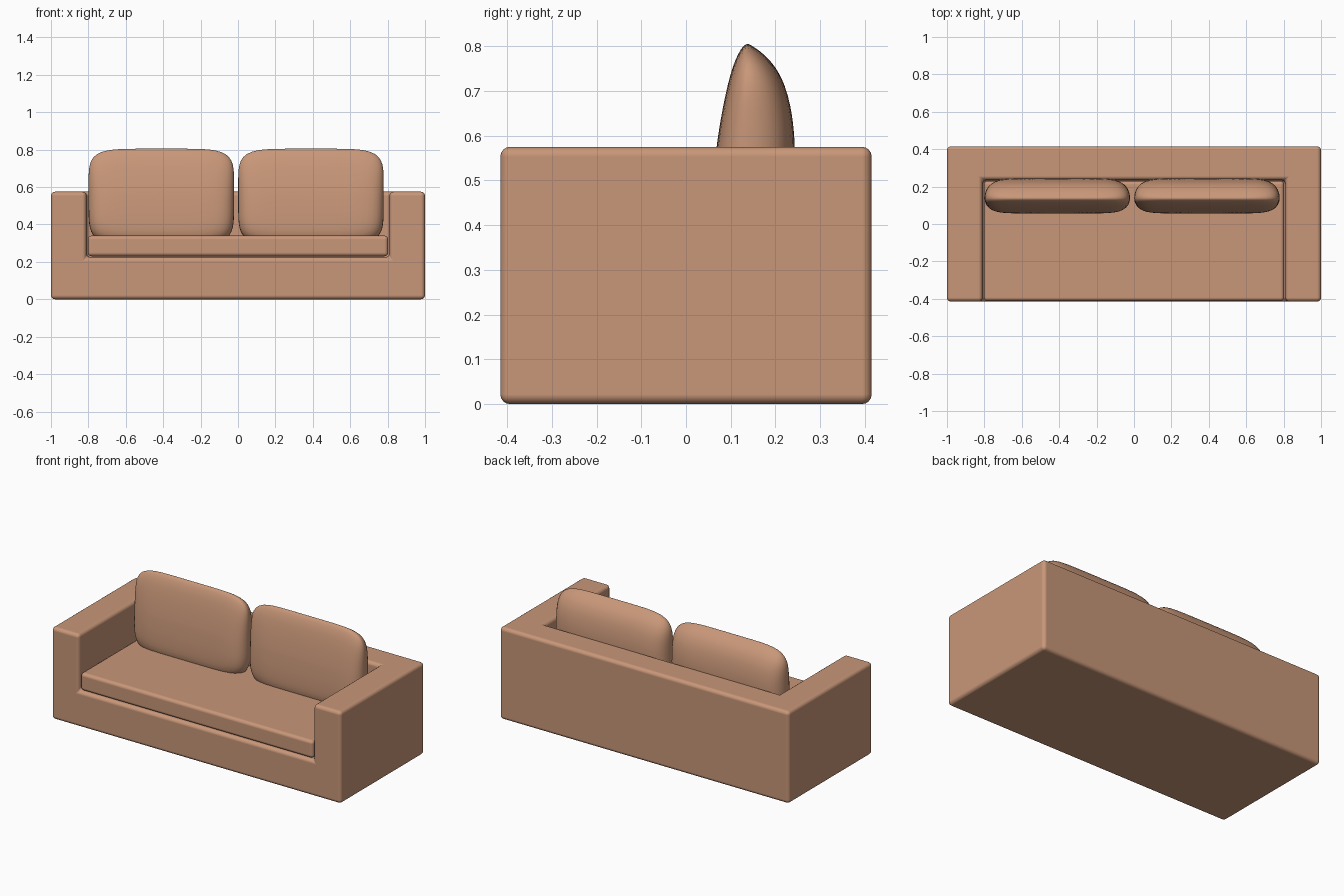
import bpy, bmesh, math

if "Cube" in bpy.data.objects:
    bpy.data.objects.remove(bpy.data.objects["Cube"])

fabric = bpy.data.materials.new("fabric")
fabric.diffuse_color = (0.58, 0.31, 0.19, 1)
fabric.use_nodes = True
fabric.node_tree.nodes["Principled BSDF"].inputs["Base Color"].default_value = fabric.diffuse_color


def finish(name, bm, bevel=0):
    bmesh.ops.recalc_face_normals(bm, faces=bm.faces)
    me = bpy.data.meshes.new(name)
    bm.to_mesh(me)
    bm.free()
    me.materials.append(fabric)
    me.shade_smooth()
    ob = bpy.data.objects.new(name, me)
    bpy.context.collection.objects.link(ob)
    if bevel:
        mod = ob.modifiers.new("soft_edges", 'BEVEL')
        mod.width = bevel
        mod.segments = 4
        mod.limit_method = 'ANGLE'
        mod.harden_normals = True
    return ob


def cells(name, xs, ys, zs, filled, bevel):
    """Closed block mesh made of the filled cells of a grid, flat areas merged."""
    bm = bmesh.new()
    sides = {}
    for i in range(len(xs) - 1):
        for j in range(len(ys) - 1):
            for k in range(len(zs) - 1):
                if not filled(i, j, k):
                    continue
                for a in range(3):
                    for s in (0, 1):
                        quad = []
                        for p, q in ((0, 0), (1, 0), (1, 1), (0, 1)):
                            o = [p, q]
                            o.insert(a, s)
                            quad.append((i + o[0], j + o[1], k + o[2]))
                        key = frozenset(quad)
                        if key in sides:
                            del sides[key]
                        else:
                            sides[key] = quad
    verts = {}
    for quad in sides.values():
        for c in quad:
            if c not in verts:
                verts[c] = bm.verts.new((xs[c[0]], ys[c[1]], zs[c[2]]))
        bm.faces.new([verts[c] for c in quad])
    bmesh.ops.recalc_face_normals(bm, faces=bm.faces)
    bmesh.ops.dissolve_limit(bm, angle_limit=0.02, verts=bm.verts, edges=bm.edges)
    return finish(name, bm, bevel)


# Frame: base, two arms and back in one upholstered body
cells("sofa_frame", [-1, -0.81, 0.81, 1], [-0.415, 0.235, 0.415], [0, 0.225, 0.575],
      lambda i, j, k: not (i == 1 and j == 0 and k == 1), 0.022)

# Seat cushion
cells("seat_cushion", [-0.803, 0.803], [-0.412, 0.23], [0.23, 0.34],
      lambda i, j, k: True, 0.02)


# Back cushions: rounded-square outline, flat leaning front, bulging back
def back_cushion(name, cx, n=5.5, count=96, rings=14):
    bm = bmesh.new()

    def point(r, th, front):
        u, w = math.cos(th), math.sin(th)
        k = r / (abs(u) ** n + abs(w) ** n) ** (1 / n)
        u, w = u * k, w * k
        if front:
            d = -(0.0715 - 0.03 * w - 0.02 * w * w) * math.sqrt(max(0, 1 - r ** 9))
        else:
            d = 0.105 * math.sqrt(max(0, (1 - r ** 8) * (1 - 0.97 * w * w)))
        return cx + 0.389 * u, 0.138 + d, 0.56 + w * (0.245 if w > 0 else 0.27)

    angles = [2 * math.pi * i / count for i in range(count)]
    rim = [bm.verts.new(point(1, t, True)) for t in angles]
    for front in (True, False):
        prev = rim
        for j in range(rings - 1, 0, -1):
            r = math.sin(math.pi / 2 * j / rings)
            ring = [bm.verts.new(point(r, t, front)) for t in angles]
            for i in range(count):
                m = (i + 1) % count
                bm.faces.new((prev[i], prev[m], ring[m], ring[i]))
            prev = ring
        mid = bm.verts.new(point(0, 0, front))
        for i in range(count):
            bm.faces.new((prev[i], prev[(i + 1) % count], mid))
    finish(name, bm)


back_cushion("left_back_cushion", -0.41)
back_cushion("right_back_cushion", 0.39)
